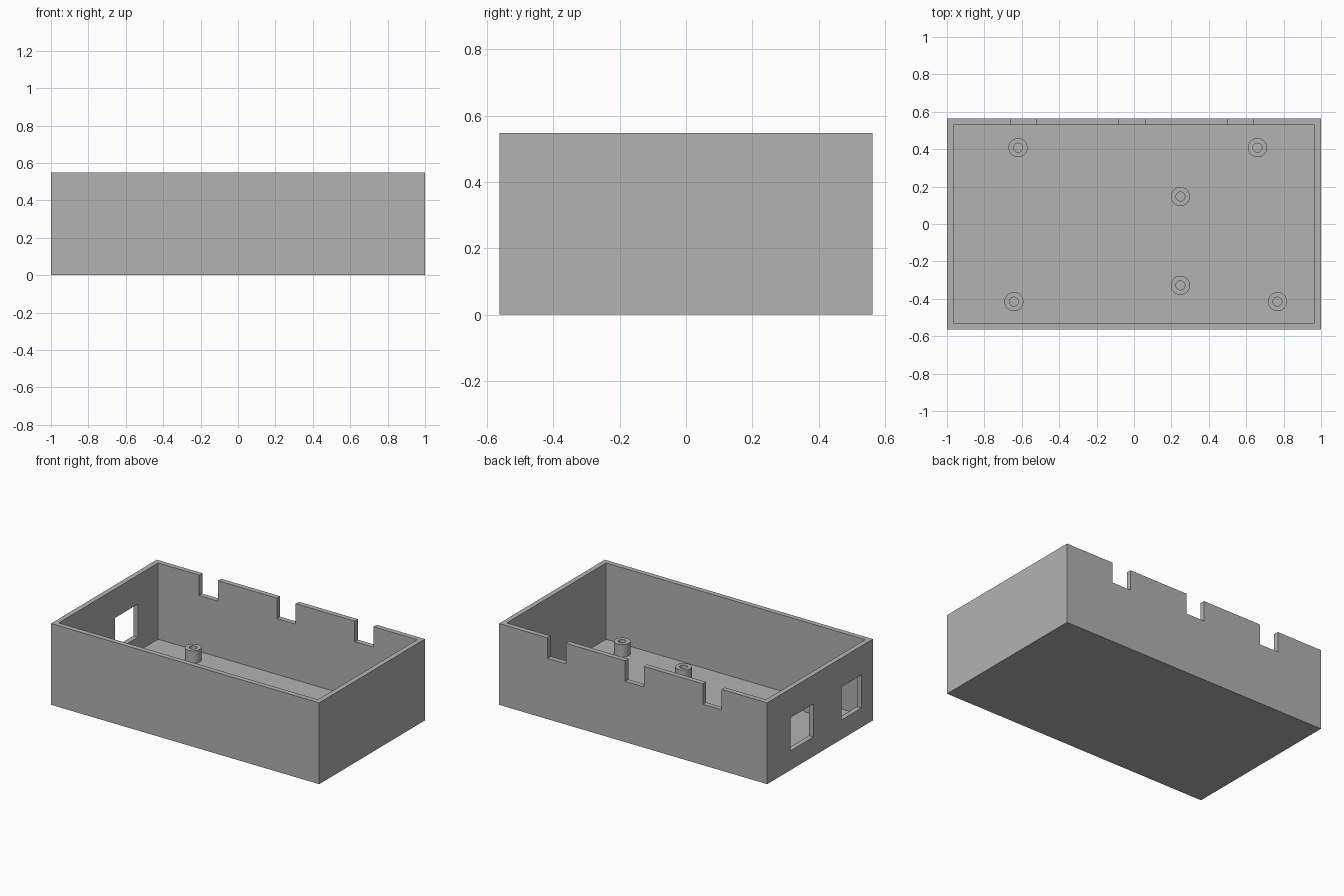
import bpy
import bmesh
import math
from mathutils import Matrix, Vector

old = bpy.data.objects.get("Cube")
if old:
    bpy.data.objects.remove(old, do_unlink=True)

HALF_X, HALF_Y, HEIGHT = 1.0, 0.563, 0.548
WALL = 0.034
POST_TOP, POST_R, HOLE_R = 0.118, 0.051, 0.024

grey = bpy.data.materials.new("plain grey")
grey.use_nodes = True
colour = (0.448, 0.448, 0.448, 1)
grey.diffuse_color = colour
grey.node_tree.nodes["Principled BSDF"].inputs["Base Color"].default_value = colour


def add_object(name, bm):
    mesh = bpy.data.meshes.new(name)
    bm.to_mesh(mesh)
    bm.free()
    mesh.materials.append(grey)
    obj = bpy.data.objects.new(name, mesh)
    bpy.context.collection.objects.link(obj)
    return obj


def box(name, low, high):
    low, high = Vector(low), Vector(high)
    bm = bmesh.new()
    bmesh.ops.create_cube(bm, size=1, matrix=Matrix.Translation((low + high) / 2)
                          @ Matrix.Diagonal((*(high - low), 1)))
    return add_object(name, bm)


def activate(obj):
    bpy.ops.object.select_all(action='DESELECT')
    obj.select_set(True)
    bpy.context.view_layer.objects.active = obj


def cut(target, low, high):
    cutter = box("cutter", low, high)
    cutter.hide_render = True
    mod = target.modifiers.new("cut", 'BOOLEAN')
    mod.operation, mod.solver, mod.object = 'DIFFERENCE', 'EXACT', cutter
    activate(target)
    bpy.ops.object.modifier_apply(modifier=mod.name)
    bpy.data.objects.remove(cutter, do_unlink=True)


# Open-topped case
case = box("case", (-HALF_X, -HALF_Y, 0), (HALF_X, HALF_Y, HEIGHT))
cut(case, (WALL - HALF_X, WALL - HALF_Y, WALL),
    (HALF_X - WALL, HALF_Y - WALL, HEIGHT + 1))

# Notches in the rim of the back wall
for x in (-0.59, -0.01, 0.57):
    cut(case, (x - 0.07, HALF_Y - 0.1, 0.41), (x + 0.07, HALF_Y + 0.1, HEIGHT + 1))

# Two ports through the end wall
for y0, y1 in ((0.07, 0.315), (-0.44, -0.228)):
    cut(case, (-HALF_X - 0.1, y0, 0.13), (-HALF_X + 0.1, y1, 0.353))

# Hollow screw posts on the floor, each a spun profile
post_spots = [(-0.62, 0.408), (0.66, 0.408), (0.248, 0.147),
              (0.248, -0.328), (-0.642, -0.415), (0.767, -0.415)]
for i, (x, y) in enumerate(post_spots):
    bm = bmesh.new()
    profile = [(POST_R, WALL), (POST_R, POST_TOP), (HOLE_R, POST_TOP), (HOLE_R, WALL)]
    verts = [bm.verts.new((r, 0, z)) for r, z in profile]
    edges = [bm.edges.new(pair) for pair in zip(verts, verts[1:])]
    bmesh.ops.spin(bm, geom=verts + edges, cent=(0, 0, 0), axis=(0, 0, 1),
                   angle=math.tau, steps=32, use_merge=True)
    bmesh.ops.remove_doubles(bm, verts=bm.verts, dist=1e-5)
    # Point the outer wall outwards
    bm.normal_update()
    outer = max(bm.faces, key=lambda f: f.calc_center_median().xy.length)
    if outer.normal.dot(outer.calc_center_median() * Vector((1, 1, 0))) < 0:
        bmesh.ops.reverse_faces(bm, faces=bm.faces)
    post = add_object(f"screw_post_{i + 1}", bm)
    post.location = (x, y, 0)
    activate(post)
    bpy.ops.object.shade_smooth_by_angle()
